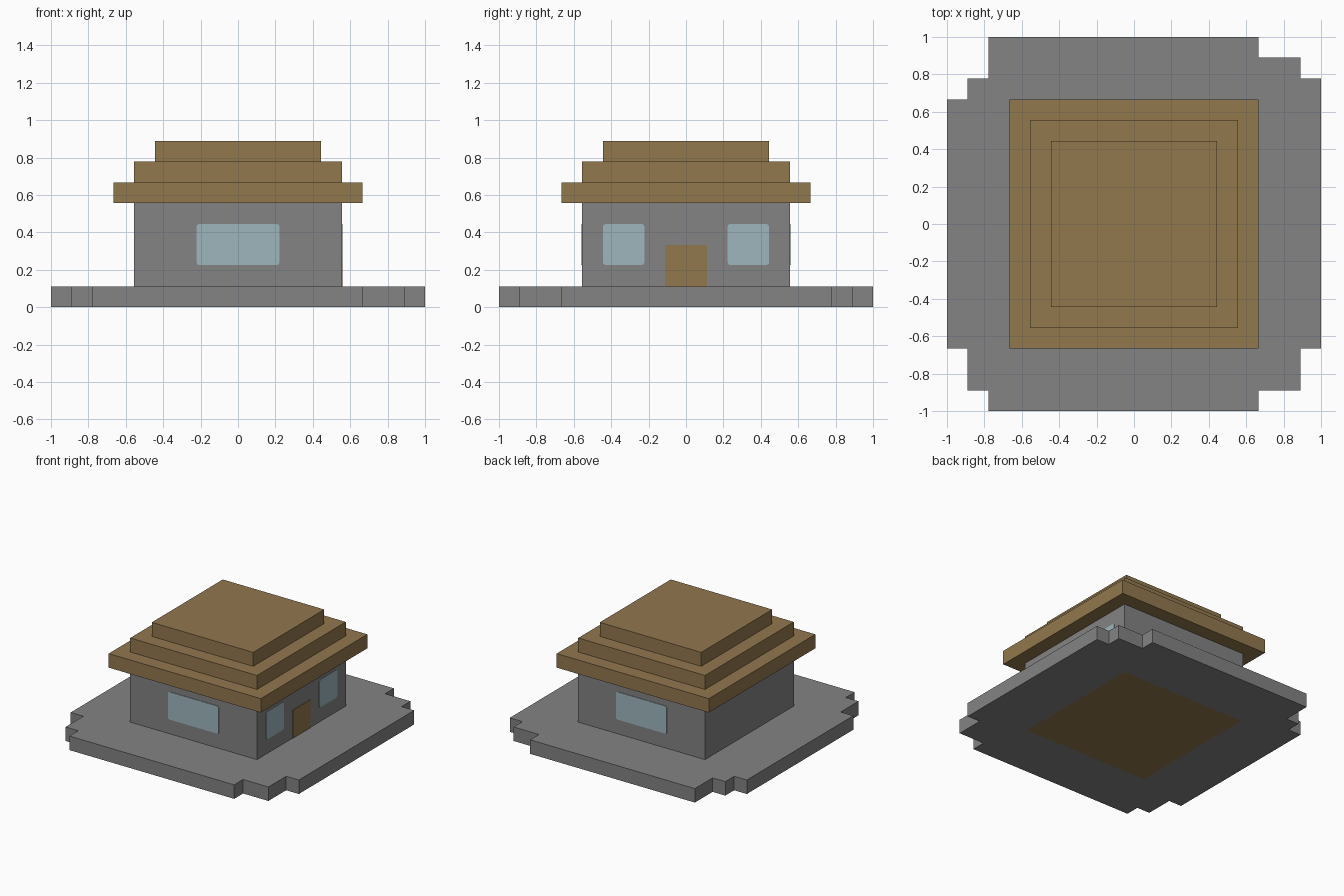
import bpy
import bmesh
from mathutils import Vector

U = 1 / 9          # one building block
PLATE = 0.004      # thickness of painted plates

if "Cube" in bpy.data.objects:
    bpy.data.objects.remove(bpy.data.objects["Cube"], do_unlink=True)


def material(name, rgb):
    mat = bpy.data.materials.new(name)
    mat.use_nodes = True
    mat.diffuse_color = (*rgb, 1)
    mat.node_tree.nodes["Principled BSDF"].inputs["Base Color"].default_value = (*rgb, 1)
    return mat


STONE = material("stone_grey", (0.227, 0.227, 0.227))
WOOD = material("wood_brown", (0.287, 0.188, 0.076))
GLASS = material("pale_glass", (0.337, 0.468, 0.515))


def finish(name, bm, *mats):
    bmesh.ops.recalc_face_normals(bm, faces=bm.faces)
    mesh = bpy.data.meshes.new(name)
    bm.to_mesh(mesh)
    bm.free()
    for mat in mats:
        mesh.materials.append(mat)
    obj = bpy.data.objects.new(name, mesh)
    bpy.context.collection.objects.link(obj)
    return obj


def box(name, lo, hi, mat, round_axis=None):
    """Box between two corners; edges along round_axis get rounded."""
    lo, hi = Vector(lo), Vector(hi)
    bm = bmesh.new()
    bmesh.ops.create_cube(bm, size=1)
    for v in bm.verts:
        v.co = (lo + hi) / 2 + v.co * (hi - lo)
    if round_axis is not None:
        edges = [e for e in bm.edges
                 if abs(e.verts[0].co[round_axis] - e.verts[1].co[round_axis]) > 0.001]
        bmesh.ops.bevel(bm, geom=edges, offset=0.016, segments=3,
                        profile=0.5, affect='EDGES')
    return finish(name, bm, mat)


# Ground slab with stepped corners
outline = [(-7, 9), (6, 9), (6, 8), (8, 8), (8, 7), (9, 7), (9, -6), (8, -6),
           (8, -8), (6, -8), (6, -9), (-7, -9), (-7, -8), (-8, -8), (-8, -6),
           (-9, -6), (-9, 6), (-8, 6), (-8, 7), (-7, 7)]
bm = bmesh.new()
base = bm.faces.new([bm.verts.new((x * U, y * U, 0)) for x, y in outline])
ext = bmesh.ops.extrude_face_region(bm, geom=[base], use_keep_orig=True)
bmesh.ops.translate(bm, vec=(0, 0, U),
                    verts=[g for g in ext["geom"] if isinstance(g, bmesh.types.BMVert)])

# Wooden floor showing on the underside, cut into the slab
floor = 4.92 * U
for axis in (Vector((1, 0, 0)), Vector((0, 1, 0))):
    for side in (-1, 1):
        bmesh.ops.bisect_plane(bm, geom=bm.verts[:] + bm.edges[:] + bm.faces[:],
                               plane_co=axis * side * floor, plane_no=axis)
for f in bm.faces:
    c = f.calc_center_median()
    if c.z < 0.001 and max(abs(c.x), abs(c.y)) < floor:
        f.material_index = 1
finish("ground_slab", bm, STONE, WOOD)

# Walls and stepped roof
box("walls", (-5 * U, -5 * U, U), (5 * U, 5 * U, 5 * U), STONE)
for name, half, level in (("roof_eaves", 6, 5), ("roof_middle", 5, 6), ("roof_top", 4, 7)):
    box(name, (-half * U, -half * U, level * U),
        (half * U, half * U, (level + 1) * U), WOOD)

# Wide windows on the front and back walls
wall = 5 * U
for name, side in (("front_window", -1), ("back_window", 1)):
    box(name, (-2 * U, side * wall - PLATE, 2 * U + 0.003),
        (2 * U, side * wall + PLATE, 4 * U), GLASS, round_axis=1)

# Door and two square windows on the left wall
for name, y in (("door_side_window_front", -3), ("door_side_window_back", 3)):
    box(name, (wall - PLATE, (y - 1) * U, 2 * U + 0.003),
        (wall + PLATE, (y + 1) * U, 4 * U), GLASS, round_axis=0)
box("door", (wall - PLATE, -U, U), (wall + PLATE, U, 3 * U), WOOD)
